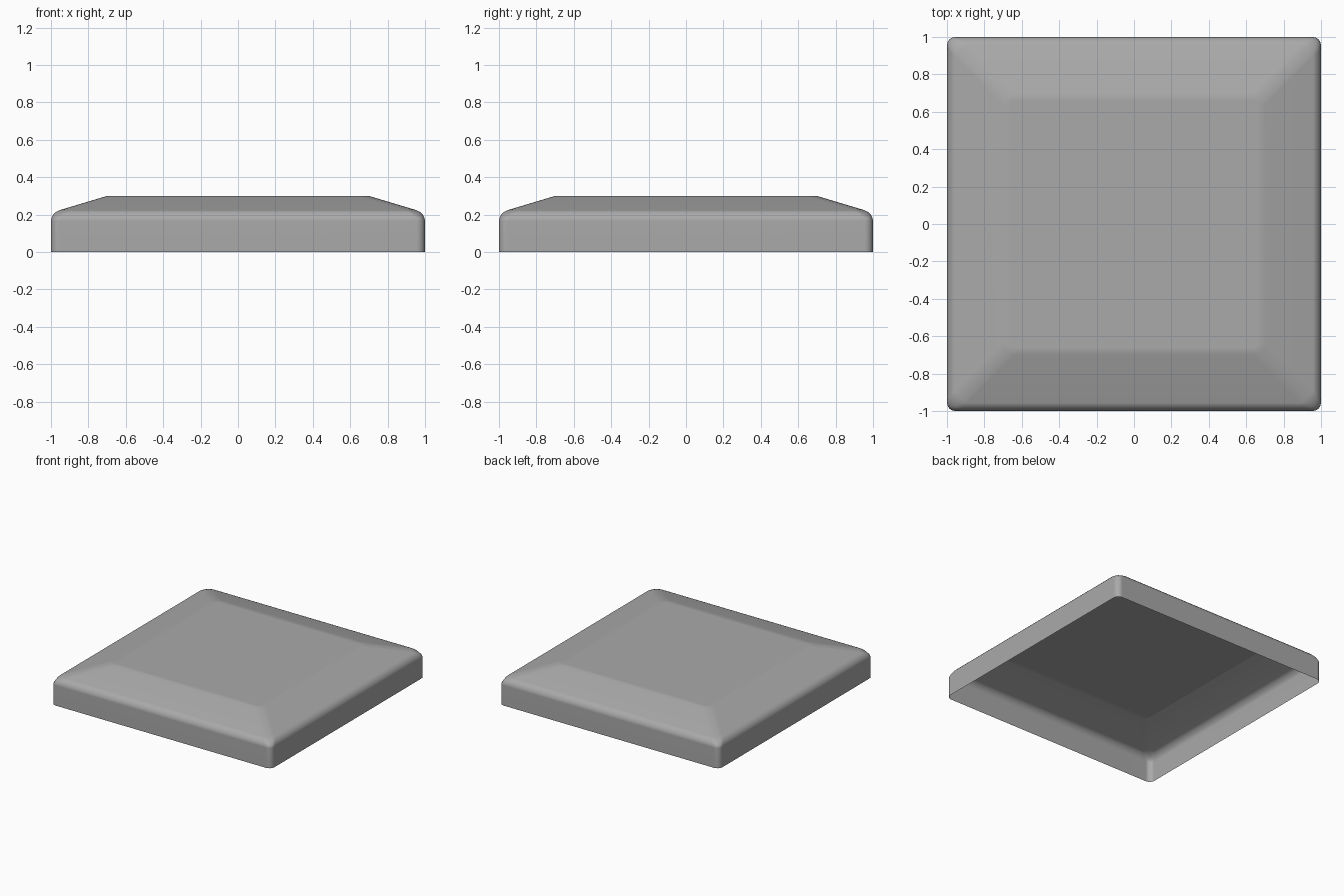
import bpy
import bmesh

cube = bpy.data.objects.get("Cube")
if cube:
    bpy.data.objects.remove(cube, do_unlink=True)

# Single grey material
grey = bpy.data.materials.new("mid grey")
grey.use_nodes = True
colour = (0.4, 0.4, 0.4, 1)
grey.diffuse_color = colour
grey.node_tree.nodes["Principled BSDF"].inputs["Base Color"].default_value = colour


def square_ring(bm, half, z):
    signs = ((-1, -1), (1, -1), (1, 1), (-1, 1))
    return [bm.verts.new((half * x, half * y, z)) for x, y in signs]


# Open-bottomed shell: straight walls, sloped border, flat top
bm = bmesh.new()
rings = [square_ring(bm, half, z) for half, z in ((1, 0), (1, 0.21), (0.7, 0.3))]
for low, high in zip(rings, rings[1:]):
    for i in range(4):
        j = (i + 1) % 4
        bm.faces.new((low[i], low[j], high[j], high[i]))
top = bm.faces.new(rings[-1])

# Round the wall corners, the rim and the hips of the slope
flat_edges = set(top.edges)
rounded = [e for e in bm.edges if not e.is_boundary and e not in flat_edges]
bmesh.ops.bevel(bm, geom=rounded, offset=0.045, offset_type='OFFSET',
                segments=4, profile=0.5, affect='EDGES', clamp_overlap=True)

# Narrow border on the flat top keeps its shading level
top = max(bm.faces, key=lambda f: f.calc_center_median().z)
bmesh.ops.inset_region(bm, faces=[top], thickness=0.04)
bmesh.ops.recalc_face_normals(bm, faces=bm.faces)
if top.normal.z < 0:
    bmesh.ops.reverse_faces(bm, faces=bm.faces)
for face in bm.faces:
    face.smooth = True

mesh = bpy.data.meshes.new("cap_shell")
bm.to_mesh(mesh)
bm.free()
mesh.materials.append(grey)
shell = bpy.data.objects.new("cap_shell", mesh)
bpy.context.collection.objects.link(shell)

# Large faces keep flat shading while the rounded edges blend
shell.modifiers.new("face_weighting", 'WEIGHTED_NORMAL')
